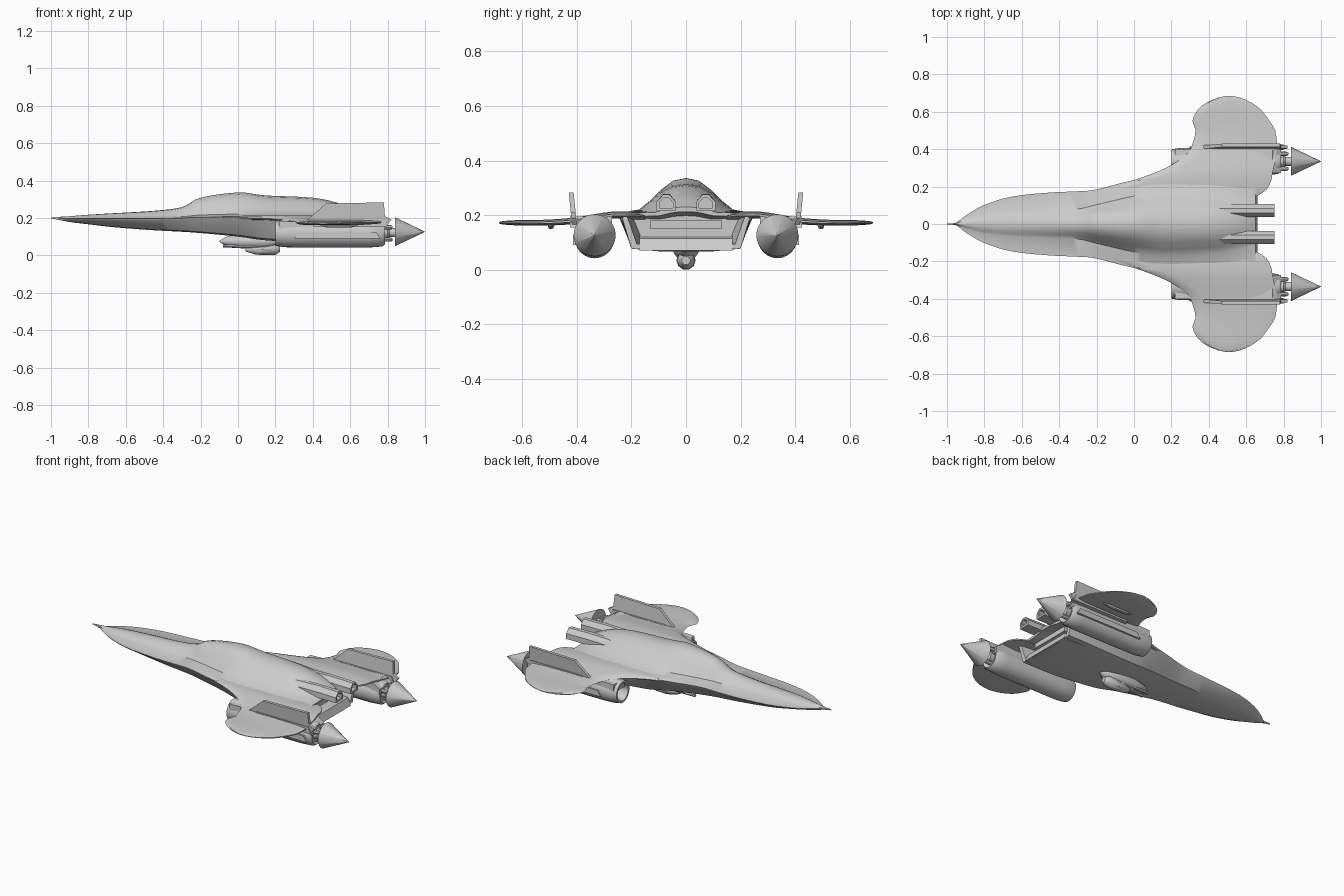
import bpy, bmesh
from math import pi, sin, cos
from mathutils import Vector

cube = bpy.data.objects.get("Cube")
if cube:
    bpy.data.objects.remove(cube)


def loft(name, rings, smooth=True, mirror=False, close_ends=True, angle=35):
    """Skin a list of equal-length rings of points into one object."""
    bm = bmesh.new()
    loops = [[bm.verts.new(p) for p in ring] for ring in rings]
    for a, b in zip(loops, loops[1:]):
        for i in range(len(a)):
            j = (i + 1) % len(a)
            bm.faces.new((a[i], a[j], b[j], b[i]))
    if close_ends:
        bm.faces.new(loops[0])
        bm.faces.new(loops[-1])
    bmesh.ops.remove_doubles(bm, verts=bm.verts, dist=0.0002)
    bmesh.ops.recalc_face_normals(bm, faces=bm.faces)
    mesh = bpy.data.meshes.new(name)
    bm.to_mesh(mesh)
    bm.free()
    obj = bpy.data.objects.new(name, mesh)
    bpy.context.collection.objects.link(obj)
    if mirror:
        obj.modifiers.new("Mirror", "MIRROR").use_axis = (False, True, False)
    if smooth:
        bpy.ops.object.select_all(action="DESELECT")
        bpy.context.view_layer.objects.active = obj
        obj.select_set(True)
        bpy.ops.object.shade_smooth_by_angle(angle=angle * pi / 180)
    return obj


def spin(name, profile, y, z, sides=24, squash=1, **kw):
    """Revolve (x, radius) pairs around a lengthwise axis."""
    rings = [[(x, y + r * cos(2 * pi * i / sides), z + squash * r * sin(2 * pi * i / sides))
              for i in range(sides)] for x, r in profile]
    return loft(name, rings, **kw)


def slab(name, outline, y0, y1, lean=0, **kw):
    """Thicken an (x, z) outline from y0 to y1, leaning outward with height."""
    base = min(z for x, z in outline)
    rings = [[(x, y + lean * (z - base), z) for x, z in outline] for y in (y0, y1)]
    return loft(name, rings, smooth=False, **kw)


def smooth_rows(rows, steps):
    """Catmull-Rom interpolation between rows of numbers."""
    rows = [Vector(r) for r in rows]
    out = []
    for i in range(len(rows) - 1):
        a, b, c, d = (rows[min(max(i + k, 0), len(rows) - 1)] for k in (-1, 0, 1, 2))
        for s in range(steps):
            t = s / steps
            out.append(b + t * (c - a) / 2 + t * t * (a - 2.5 * b + 2 * c - d / 2)
                       + t ** 3 * (1.5 * (b - c) + (d - a) / 2))
    return out + [rows[-1]]


# Fuselage: x, half width, belly half width, edge z, belly z, crown z, crown half width
stations = [
    (-1, .003, .002, .2, .197, .203, .002),
    (-.95, .008, .005, .198, .188, .206, .004),
    (-.9, .045, .02, .197, .178, .209, .02),
    (-.8, .102, .05, .197, .166, .217, .045),
    (-.65, .147, .08, .197, .149, .226, .06),
    (-.45, .168, .1, .197, .134, .238, .065),
    (-.3, .175, .11, .2, .126, .258, .07),
    (-.2, .185, .12, .203, .119, .308, .09),
    (0, .235, .15, .205, .1, .336, .13),
    (.15, .25, .175, .207, .08, .32, .15),
    (.4, .25, .195, .207, .068, .308, .14),
    (.55, .245, .2, .207, .068, .275, .12),
    (.65, .24, .2, .207, .068, .23, .1),
]


def section(row):
    x, w, wb, ze, zb, zt, dw = row
    zd = ze + (zt - ze) * .12
    rise = zt - zd
    half = [(wb * .5, zb), (wb, zb + (ze - zb) * .07), (w * .97, ze - (ze - zb) * .15),
            (w, ze), (dw * 1.15, zd), (dw * .9, zd + rise * .3),
            (dw * .65, zd + rise * .65), (dw * .35, zd + rise * .92)]
    return ([(x, 0, zb)] + [(x, y, z) for y, z in half] + [(x, 0, zt)]
            + [(x, -y, z) for y, z in reversed(half)])


rings = [section(r) for r in smooth_rows(stations, 4)]


# Recessed exhaust bay in the tail
def inset(ring, x, sy, sz):
    return [(x, y * sy, .15 + (z - .15) * sz) for _, y, z in ring]


rings += [inset(rings[-1], .65, .9, .78), inset(rings[-1], .5, .8, .6)]
loft("fuselage", rings)

slab("exhaust_vane", [(.49, .15), (.62, .15), (.62, .18), (.49, .18)], -.13, .13)
slab("exhaust_lip", [(.49, .075), (.66, .07), (.64, .115), (.49, .125)], -.17, .17)

# Wings: span y, leading x, trailing x, mid z, thickness
wing_rows = [
    (.15, -.25, .66, .195, .02), (.185, -.15, .71, .2, .024), (.235, 0, .735, .201, .026),
    (.27, .1, .74, .2, .026), (.315, .2, .75, .194, .026), (.37, .28, .757, .185, .025),
    (.42, .31, .765, .178, .024), (.5, .33, .755, .173, .022), (.55, .312, .725, .172, .021),
    (.61, .34, .68, .172, .02), (.65, .39, .625, .172, .016), (.675, .45, .57, .172, .011),
    (.685, .5, .515, .172, .004),
]
chord = [(0, 0), (.04, .35), (.15, .5), (.5, .5), (.85, .4), (1, .15)]


def airfoil(row):
    y, x0, x1, z, t = row
    upper = [(x0 + (x1 - x0) * u, y, z + t * h) for u, h in chord]
    lower = [(x0 + (x1 - x0) * u, y, z - t * h) for u, h in reversed(chord[1:])]
    return upper + lower


loft("wing", [airfoil(r) for r in smooth_rows(wing_rows, 2)], mirror=True)

# Upright fins standing on the wings
slab("fin", [(.36, .18), (.47, .277), (.78, .283), (.785, .21), (.82, .19), (.8, .165)],
     .4, .418, lean=.1, mirror=True)
slab("fin_root", [(.4, .155), (.42, .195), (.78, .195), (.8, .155)], .395, .425, mirror=True)
spin("wing_nub", [(.44, .002), (.48, .012), (.6, .012), (.64, .002)], .495, .16,
     sides=8, mirror=True)

# Engine pods with hollow intakes, hung on pylons
pod = [(.3, .04), (.2, .052), (.2, .064), (.24, .071), (.3, .073), (.7, .073),
       (.77, .068), (.785, .058), (.77, .035)]
spin("engine_pod", pod, .335, .117, squash=1.03, mirror=True)
slab("pod_pylon", [(.22, .13), (.22, .18), (.74, .195), (.785, .165), (.785, .13)],
     .272, .4, mirror=True)
slab("pod_side_rail", [(.3, .09), (.32, .125), (.74, .125), (.76, .09)], .4, .414, mirror=True)

# Tail spikes and the struts that carry them
spin("spike_stem", [(.74, .032), (.8, .032), (.81, .024), (.86, .024)], .335, .122, mirror=True)
spin("tail_spike", [(.845, .03), (.84, .077), (1, .0005)], .335, .126, sides=32, mirror=True)
for i, (dy, dz) in enumerate([(-.04, .025), (.04, .025), (0, -.04)]):
    spin("spike_strut_%d" % (i + 1), [(.75, .012), (.815, .012), (.825, .007)],
         .335 + dy, .125 + dz, sides=8, mirror=True)

# Twin gabled exhaust booms on the rear deck
gable = [(.038, .215), (.038, .25), (.06, .278), (.084, .278), (.108, .25), (.108, .215)]
boom = [[(x, y, .215 + (z - .215) * h) for y, z in gable] for x, h in ((.4, .9), (.6, 1), (.75, .95))]
boom.append([(.75, .073 + (y - .073) * .7, .245 + (z - .245) * .6) for _, y, z in boom[-1]])
boom.append([(.69, y, z) for _, y, z in boom[-1]])
loft("deck_boom", boom, smooth=False, mirror=True)

# Belly turret
spin("turret_mount", [(-.1, .004), (-.06, .03), (.02, .045), (.14, .048), (.22, .03), (.25, .004)],
     0, .075, sides=16, squash=.85)
spin("turret_head", [(.04, .014), (.09, .03), (.13, .035), (.2, .033), (.225, .016)],
     0, .034, sides=10)
for side, y in (("left", .022), ("right", -.022)):
    spin("turret_barrel_" + side, [(-.08, .009), (.12, .011)], y, .05, sides=8)
